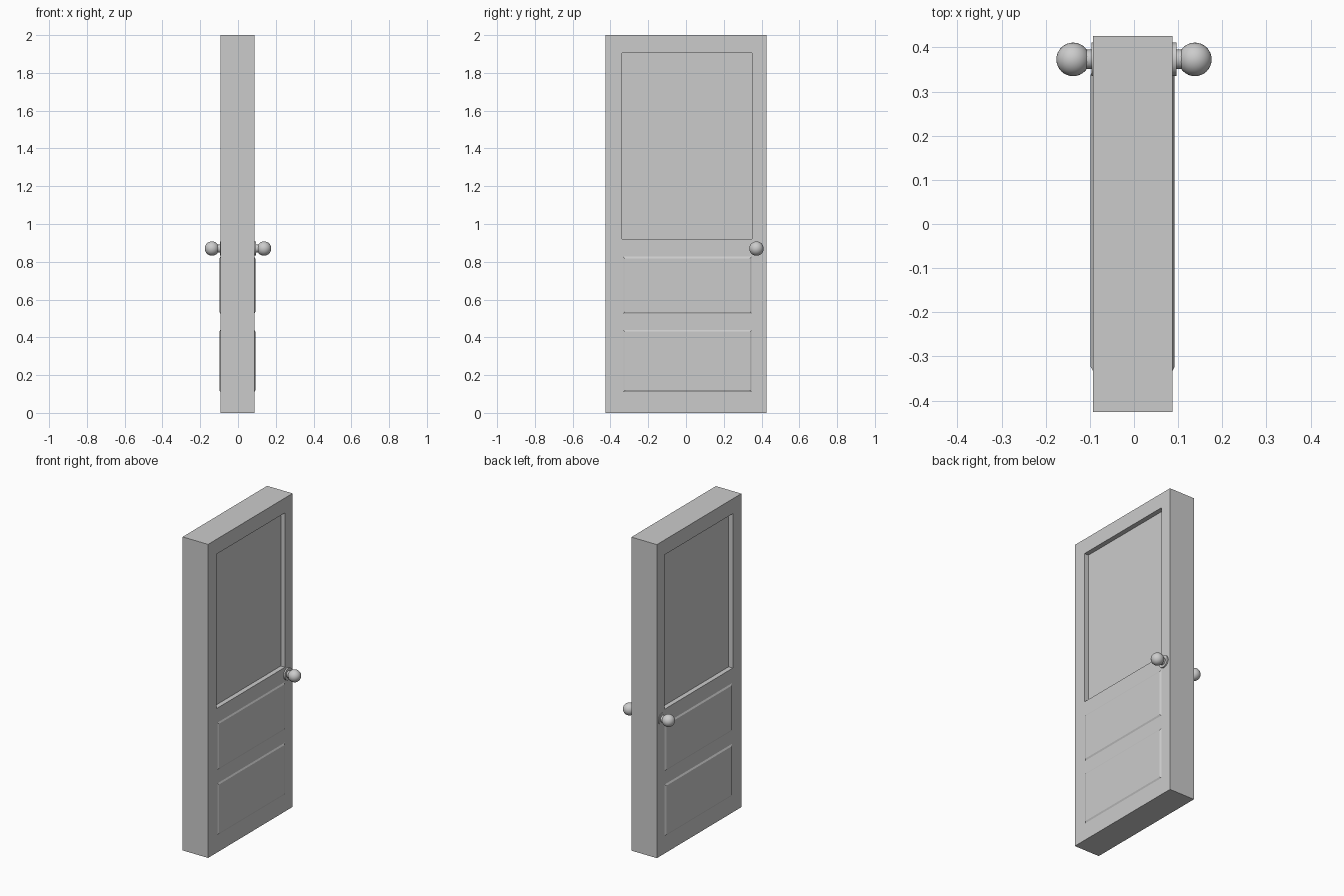
import bpy, bmesh, math

if "Cube" in bpy.data.objects:
    bpy.data.objects.remove(bpy.data.objects["Cube"])


def rect(x, y0, y1, z0, z1):
    return [(x, y0, z0), (x, y1, z0), (x, y1, z1), (x, y0, z1)]


def loft(name, rings):
    """Bridge a chain of rectangular rings and cap both ends."""
    bm = bmesh.new()
    loops = [[bm.verts.new(p) for p in ring] for ring in rings]
    for a, b in zip(loops, loops[1:]):
        for i in range(4):
            j = (i + 1) % 4
            bm.faces.new((a[i], a[j], b[j], b[i]))
    bm.faces.new(loops[0])
    bm.faces.new(loops[-1])
    bmesh.ops.recalc_face_normals(bm, faces=bm.faces)
    me = bpy.data.meshes.new(name)
    bm.to_mesh(me)
    bm.free()
    ob = bpy.data.objects.new(name, me)
    bpy.context.collection.objects.link(ob)
    return ob


def smooth(name):
    ob = bpy.context.object
    ob.name = name
    bpy.ops.object.shade_smooth_by_angle()


def disc(name, x0, x1, r):
    bpy.ops.mesh.primitive_cylinder_add(
        vertices=32, radius=r, depth=abs(x1 - x0),
        location=((x0 + x1) / 2, KY, KZ), rotation=(0, math.pi / 2, 0))
    smooth(name)


XL, XR = -0.0925, 0.087      # slab faces
KY, KZ = 0.373, 0.87         # knob axis
DEPTH = 0.03                 # window recess

# Door slab with the window pane recessed on both sides
window = (-0.34, 0.35, 0.92, 1.905)
outer = (-0.426, 0.426, 0.0, 2.0)
loft("door_slab", [
    rect(XL + DEPTH, *window), rect(XL, *window), rect(XL, *outer),
    rect(XR, *outer), rect(XR, *window), rect(XR - DEPTH, *window)])

# Raised bevelled lower panels on both faces
B = 0.01
for label, z0, z1 in (("upper", 0.525, 0.827), ("lower", 0.11, 0.44)):
    for side, x, d in (("left", XL, -0.006), ("right", XR, 0.005)):
        y0, y1 = -0.333, 0.348
        loft(f"{label}_panel_{side}", [
            rect(x, y0, y1, z0, z1),
            rect(x + d, y0 + B, y1 - B, z0 + B, z1 - B)])

# Knobs: backplate, neck and ball on each face
for side, s in (("left", -1), ("right", 1)):
    disc(f"knob_plate_{side}", s * 0.08, s * 0.096, 0.038)
    disc(f"knob_neck_{side}", s * 0.09, s * 0.115, 0.022)
    bpy.ops.mesh.primitive_uv_sphere_add(
        segments=32, ring_count=16, radius=0.038, location=(s * 0.138, KY, KZ))
    smooth(f"knob_ball_{side}")
